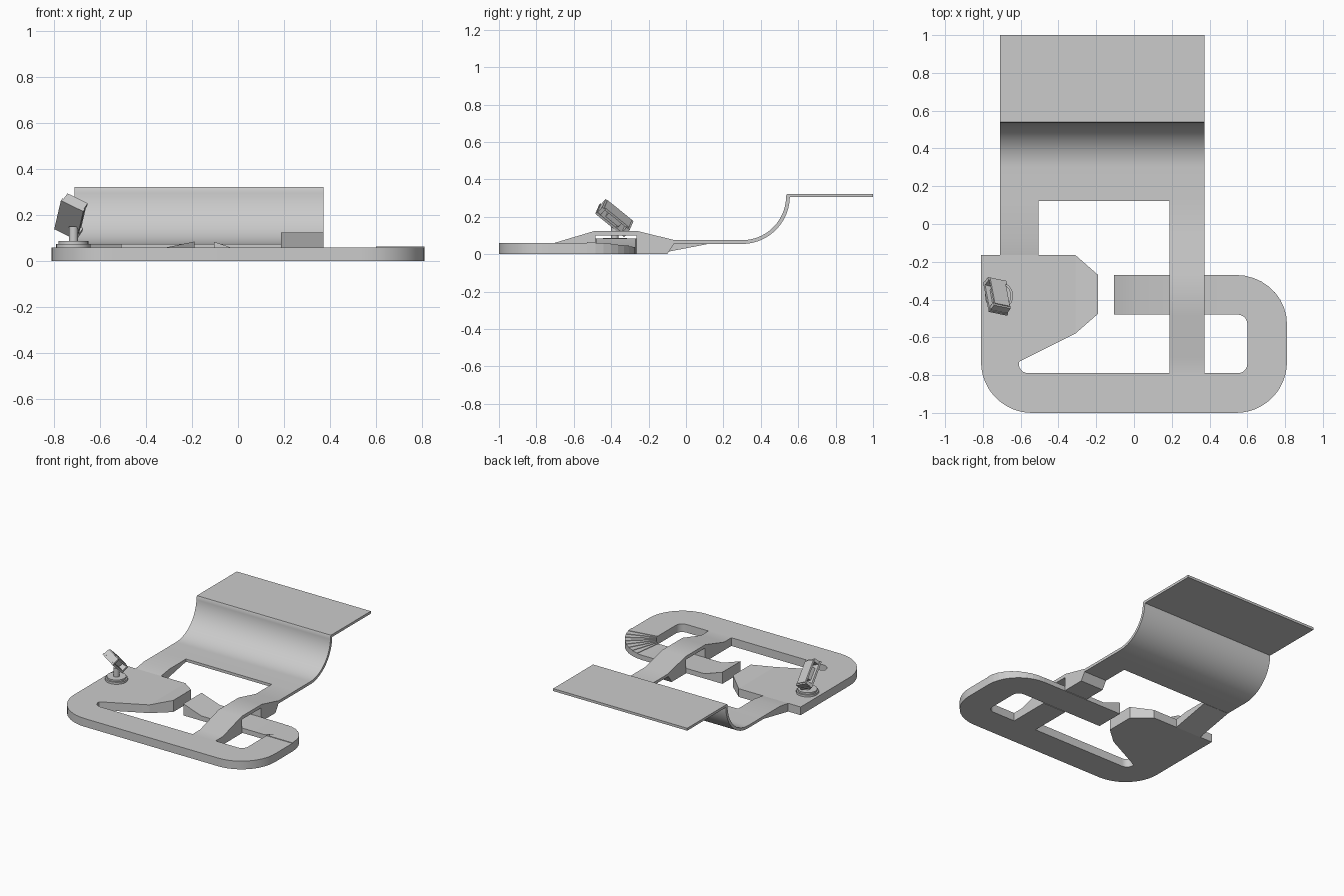
import bpy, bmesh, math
from mathutils import Vector, Matrix

if "Cube" in bpy.data.objects:
    bpy.data.objects.remove(bpy.data.objects["Cube"])


def finish(name, bm):
    bmesh.ops.recalc_face_normals(bm, faces=bm.faces)
    mesh = bpy.data.meshes.new(name)
    bm.to_mesh(mesh)
    bm.free()
    ob = bpy.data.objects.new(name, mesh)
    bpy.context.collection.objects.link(ob)
    bpy.ops.object.select_all(action='DESELECT')
    ob.select_set(True)
    bpy.context.view_layer.objects.active = ob
    bpy.ops.object.shade_smooth_by_angle(angle=math.radians(20))
    return ob


def add_prism(bm, bottom, top):
    a = [bm.verts.new(p) for p in bottom]
    b = [bm.verts.new(p) for p in top]
    bm.faces.new(a)
    bm.faces.new(b)
    for i in range(len(a)):
        j = (i + 1) % len(a)
        bm.faces.new((a[i], a[j], b[j], b[i]))


def plate(name, pts, top):
    # plan outline on the ground; top is a height function of x
    bm = bmesh.new()
    add_prism(bm, [(x, y, 0) for x, y in pts], [(x, y, top(x)) for x, y in pts])
    return finish(name, bm)


def strip(name, profile, x0, x1):
    # side profile (y, z) extruded across x
    bm = bmesh.new()
    add_prism(bm, [(x0, y, z) for y, z in profile], [(x1, y, z) for y, z in profile])
    return finish(name, bm)


def arc(cx, cy, r, a0, a1, n=12):
    return [(cx + r * math.cos(math.radians(a0 + (a1 - a0) * i / n)),
             cy + r * math.sin(math.radians(a0 + (a1 - a0) * i / n))) for i in range(n + 1)]


T = 0.06

# Base plate: broad left head, front bar and right upright
outline = [(-0.81, -0.165)]
outline += arc(-0.54, -0.73, 0.27, 180, 270)
outline += arc(0.54, -0.73, 0.27, 270, 360)
outline += [(0.81, -0.53), (0.60, -0.53)]
outline += arc(0.55, -0.74, 0.05, 0, -90, 6)
outline += arc(-0.56, -0.74, 0.05, 270, 170, 6)
outline += [(-0.60, -0.725), (-0.31, -0.58), (-0.31, -0.165)]
plate("base_plate", outline, lambda x: T)

# Raised tip of the head
plate("head_tip", [(-0.31, -0.58), (-0.19, -0.475), (-0.19, -0.27), (-0.31, -0.165)],
      lambda x: T + (x + 0.31) / 0.12 * 0.025)

# Corner with small descending steps leading to the lower arm
bm = bmesh.new()
N = 9
outer = arc(0.54, -0.53, 0.27 - 0.005, 0, 90, N)
outer = [(0.54 + (x - 0.54) * 0.27 / 0.265, -0.53 + (y + 0.53) * 0.26 / 0.265) for x, y in outer]
inner = arc(0.55, -0.53, 0.05, 0, 90, N)
for i in range(N):
    quad = [outer[i], outer[i + 1], inner[i + 1], inner[i]]
    z = 0.064 - 0.029 * i / (N - 1)
    add_prism(bm, [(x, y, 0) for x, y in quad], [(x, y, z) for x, y in quad])
finish("stepped_corner", bm)

# Lower arm, rising to its tip
bm = bmesh.new()
side = [(0.55, 0), (0.55, 0.035), (0.04, 0.035), (-0.105, 0.085), (-0.105, 0)]
add_prism(bm, [(x, -0.48, z) for x, z in side], [(x, -0.27, z) for x, z in side])
finish("arm", bm)

# Bridge over the arm
strip("bridge", [(-0.80, 0), (-0.80, T), (-0.705, T), (-0.49, 0.124), (-0.26, 0.124),
                 (-0.06, 0.075), (0.13, 0.075), (0.13, 0.055), (-0.065, 0.055),
                 (-0.10, 0), (-0.265, 0), (-0.265, 0.1), (-0.485, 0.1), (-0.485, 0)], 0.187, 0.372)

# Left leg, tapering from the head to the sheet
strip("left_leg", [(-0.165, 0), (-0.165, T), (-0.07, 0.075), (0.13, 0.075), (0.12, 0.055)],
      -0.71, -0.505)

# Curved sheet rising to a flat shelf
sheet = [(0.122, 0.055)] + arc(0.30, 0.31, 0.255, -90, 0, 24)[:-1]
sheet += [(0.555, 0.305), (1.0, 0.305), (1.0, 0.323), (0.54, 0.323)]
sheet += arc(0.30, 0.31, 0.235, 0, -90, 24) + [(0.122, 0.075)]
strip("curved_sheet", sheet, -0.71, 0.372)

# Round button under the lever
bm = bmesh.new()
for r, z0, z1 in ((0.075, 0.055, 0.075), (0.065, 0.075, 0.087), (0.02, 0.087, 0.15)):
    c = [(-0.715 + x, -0.38 + y) for x, y in arc(0, 0, r, 0, 360, 24)[:-1]]
    add_prism(bm, [(x, y, z0) for x, y in c], [(x, y, z1) for x, y in c])
finish("button", bm)

# Tilted lever: two plates joined by end blocks and a core
L = Vector((0.035, -0.185, 0.15)).normalized()
W = Vector((0.115, -0.03, -0.05))
W = (W - L * W.dot(L)).normalized()
D = L.cross(W)
M = Matrix.Translation((-0.722, -0.38, 0.197)) @ Matrix((L, W, D)).transposed().to_4x4()
bm = bmesh.new()
for size, pos in (((0.20, 0.11, 0.014), (0, 0, -0.023)), ((0.17, 0.09, 0.012), (0, 0, 0.024)),
                  ((0.022, 0.11, 0.05), (-0.085, 0, 0)), ((0.022, 0.10, 0.05), (0.085, 0, 0)),
                  ((0.09, 0.06, 0.04), (0, 0, 0))):
    bmesh.ops.create_cube(bm, size=1, matrix=M @ Matrix.Translation(pos) @ Matrix.Diagonal((*size, 1)))
finish("lever", bm)
